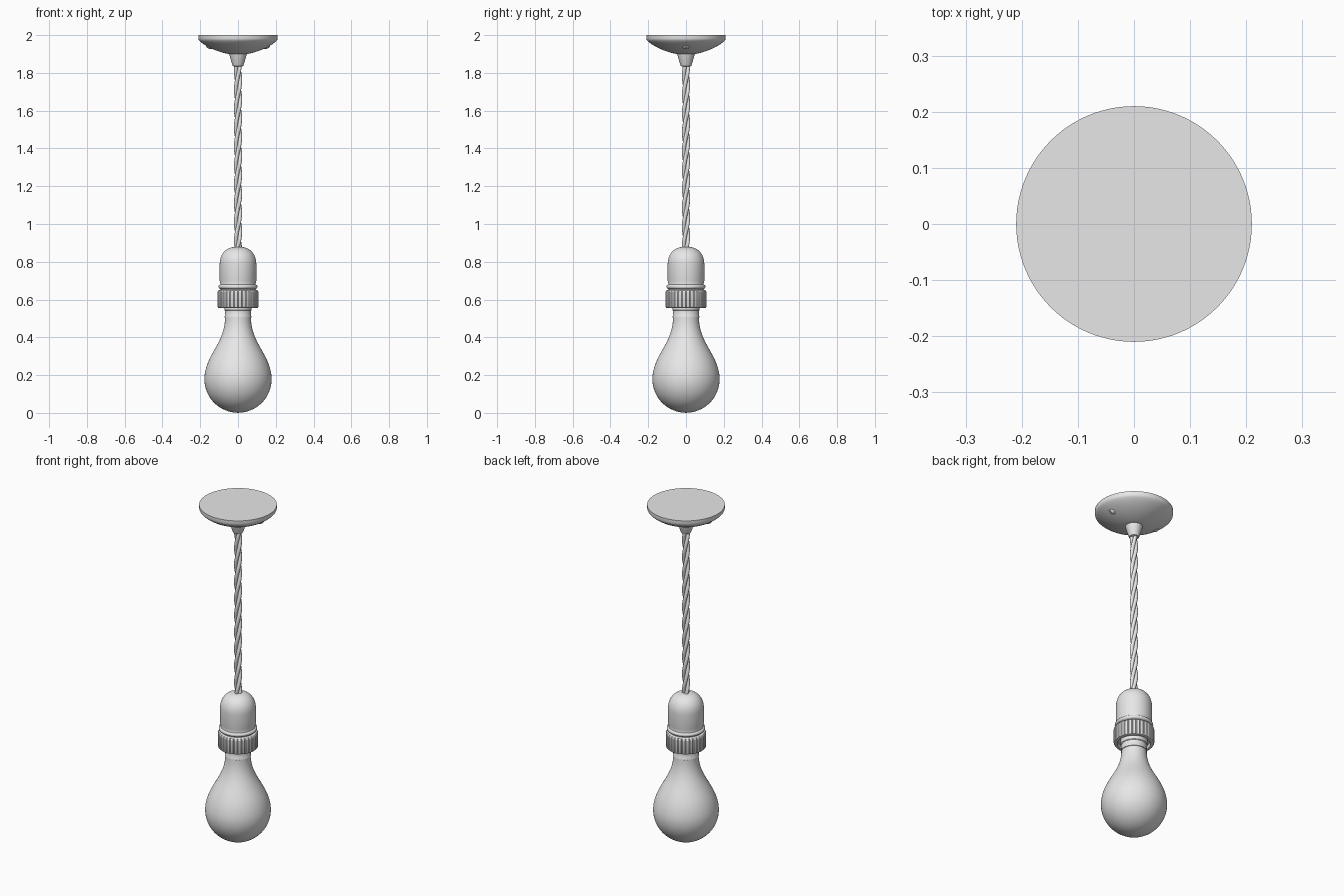
import bpy, bmesh, math
from mathutils import Vector, Matrix

if "Cube" in bpy.data.objects:
    bpy.data.objects.remove(bpy.data.objects["Cube"])

grey = bpy.data.materials.new("plain_grey")
grey.diffuse_color = (0.8, 0.8, 0.8, 1)
grey.use_nodes = True
grey.node_tree.nodes["Principled BSDF"].inputs["Base Color"].default_value = grey.diffuse_color


def finish(name, bm, angle=35):
    bmesh.ops.recalc_face_normals(bm, faces=bm.faces)
    mesh = bpy.data.meshes.new(name)
    bm.to_mesh(mesh)
    bm.free()
    ob = bpy.data.objects.new(name, mesh)
    bpy.context.collection.objects.link(ob)
    mesh.materials.append(grey)
    bpy.ops.object.select_all(action='DESELECT')
    ob.select_set(True)
    bpy.context.view_layer.objects.active = ob
    bpy.ops.object.shade_smooth_by_angle(angle=math.radians(angle))
    return ob


def lathe(name, profile, n=64, ripple=None, angle=35):
    """Revolve (r, z) points round z; ripple(i, r) may alter the radius."""
    bm = bmesh.new()
    rings = []
    for r, z in profile:
        if r < 1e-5:
            rings.append([bm.verts.new((0, 0, z))])
            continue
        ring = []
        for i in range(n):
            a = 2 * math.pi * i / n
            q = ripple(i, r) if ripple else r
            ring.append(bm.verts.new((q * math.cos(a), q * math.sin(a), z)))
        rings.append(ring)
    for a, b in zip(rings, rings[1:]):
        for i in range(n):
            j = (i + 1) % n
            if len(a) == 1:
                bm.faces.new((a[0], b[i], b[j]))
            elif len(b) == 1:
                bm.faces.new((a[i], a[j], b[0]))
            else:
                bm.faces.new((a[i], a[j], b[j], b[i]))
    return finish(name, bm, angle)


def bezier(p0, p1, p2, p3, n):
    pts = []
    for k in range(n + 1):
        t = k / n
        u = 1 - t
        pts.append(tuple(u**3 * a + 3*u*u*t * b + 3*u*t*t * c + t**3 * d
                         for a, b, c, d in zip(p0, p1, p2, p3)))
    return pts


def arc(cr, cz, r, a0, a1, n):
    return [(cr + r * math.cos(math.radians(a0 + (a1 - a0) * k / n)),
             cz + r * math.sin(math.radians(a0 + (a1 - a0) * k / n))) for k in range(n + 1)]


# Ceiling canopy: short rim, then a shallow dish
lathe("ceiling_canopy", [(0, 2), (0.21, 2), (0.21, 1.982)]
      + bezier((0.208, 1.975), (0.195, 1.955), (0.13, 1.915), (0.05, 1.9), 12) + [(0, 1.9)], 96)

# Cord grip under the canopy
lathe("cord_grip", [(0, 1.905), (0.048, 1.905), (0.045, 1.893), (0.03, 1.842),
                    (0.027, 1.836), (0.022, 1.834), (0, 1.834)], 40)

# Slotted canopy screws, left and right
for side, label in ((1, "right"), (-1, "left")):
    normal = Vector((0.45 * side, 0, -0.9)).normalized()
    rot = normal.to_track_quat('Z', 'Y').to_matrix().to_4x4()
    place = Matrix.Translation((0.152 * side, 0, 1.939)) @ rot
    bm = bmesh.new()
    bmesh.ops.create_uvsphere(bm, u_segments=24, v_segments=12, radius=0.019,
                              matrix=place @ Matrix.Diagonal((1, 1, 0.6, 1)))
    screw = finish("canopy_screw_" + label, bm)
    bm = bmesh.new()
    bmesh.ops.create_cube(bm, size=1, matrix=place @ Matrix.Translation((0, 0, 0.012))
                          @ Matrix.Diagonal((0.005, 0.06, 0.012, 1)))
    slot = finish("slot_cutter_" + label, bm)
    slot.hide_render = True
    slot.hide_viewport = True
    cut = screw.modifiers.new("slot", 'BOOLEAN')
    cut.operation = 'DIFFERENCE'
    cut.object = slot

# Twisted cord: three strands wound round each other
STRANDS, PITCH, Z0, Z1, STEPS = 3, 0.3, 0.86, 1.85, 160
for s in range(STRANDS):
    curve = bpy.data.curves.new("cord_strand", 'CURVE')
    curve.dimensions = '3D'
    curve.bevel_depth = 0.0105
    curve.bevel_resolution = 3
    curve.use_fill_caps = True
    sp = curve.splines.new('POLY')
    sp.points.add(STEPS)
    for k, p in enumerate(sp.points):
        z = Z0 + (Z1 - Z0) * k / STEPS
        a = 2 * math.pi * ((z - Z0) / PITCH + s / STRANDS)
        p.co = (0.0112 * math.cos(a), 0.0112 * math.sin(a), z, 1)
    sp.use_smooth = True
    curve.materials.append(grey)
    ob = bpy.data.objects.new("cord_strand_%d" % (s + 1), curve)
    bpy.context.collection.objects.link(ob)

# Lamp holder cap: domed top, straight side, bead at the foot
lathe("holder_cap", [(0, 0.878), (0.025, 0.878)]
      + bezier((0.035, 0.876), (0.075, 0.866), (0.097, 0.83), (0.097, 0.785), 12)
      + [(0.097, 0.7), (0.093, 0.682)] + arc(0.092, 0.668, 0.0115, 80, -80, 8)
      + [(0.092, 0.655), (0.092, 0.64), (0, 0.64)], 72)

# Ribbed shade ring, hollow underneath
RIBS = 32
lathe("ribbed_ring", [(0.07, 0.652), (0.096, 0.652), (0.104, 0.648), (0.109, 0.64),
                      (0.109, 0.563), (0.106, 0.557), (0.1, 0.555), (0.09, 0.555),
                      (0.088, 0.575), (0.05, 0.575)], RIBS * 6,
      lambda i, r: r - 0.004 if r > 0.103 and i % 6 == 0 else r, 30)

# Bulb collar with a small step
lathe("bulb_collar", [(0, 0.59), (0.072, 0.59), (0.072, 0.545), (0.069, 0.542),
                      (0.069, 0.515), (0.071, 0.512), (0.071, 0.506), (0.067, 0.504), (0, 0.504)])

# Pear-shaped glass bulb
body = arc(0, 0.179, 0.178, -90, 10, 24)
body[0] = (0, 0.0)
r, z = body[-1]
lathe("glass_bulb", body + bezier((r, z), (r - 0.02, z + 0.115), (0.069, 0.375),
                                  (0.068, 0.51), 18)[1:] + [(0, 0.51)], 72)
